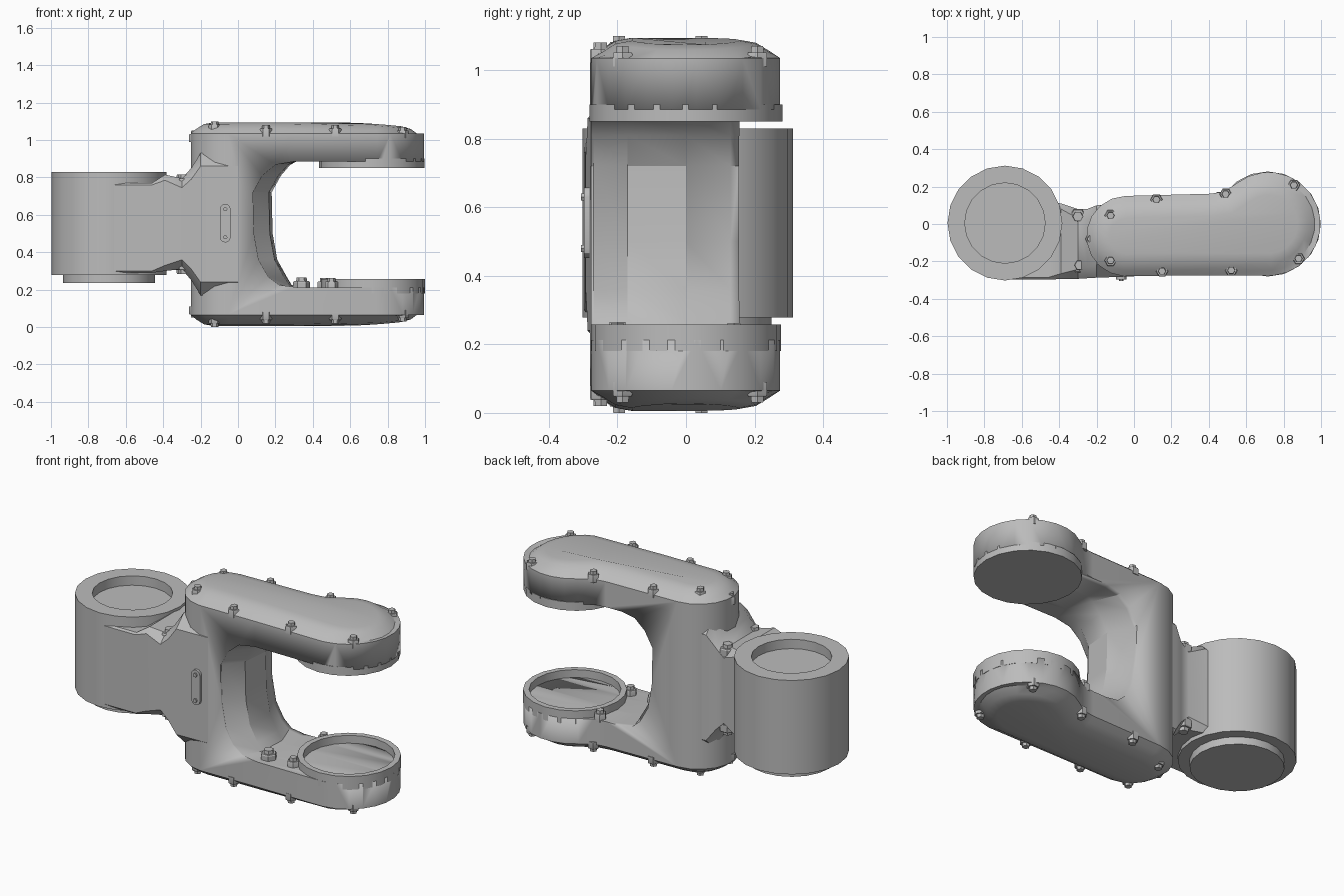
import bpy, bmesh, math
from mathutils import Vector

cube = bpy.data.objects.get("Cube")
if cube:
    bpy.data.objects.remove(cube)

grey = bpy.data.materials.new("plain_grey")
grey.use_nodes = True
grey.diffuse_color = (0.5, 0.5, 0.5, 1)
grey.node_tree.nodes["Principled BSDF"].inputs["Base Color"].default_value = (0.5, 0.5, 0.5, 1)
MID = 0.55  # height of the mirror plane between both arms


def finish(name, bm, angle=30):
    bmesh.ops.recalc_face_normals(bm, faces=bm.faces)
    mesh = bpy.data.meshes.new(name)
    bm.to_mesh(mesh)
    bm.free()
    mesh.materials.append(grey)
    ob = bpy.data.objects.new(name, mesh)
    bpy.context.collection.objects.link(ob)
    bpy.ops.object.select_all(action='DESELECT')
    ob.select_set(True)
    bpy.context.view_layer.objects.active = ob
    bpy.ops.object.shade_smooth_by_angle(angle=math.radians(angle))
    return ob


def loft(name, rings, angle=30):
    """Skin a list of equal-length point rings and cap both ends."""
    bm = bmesh.new()
    rows = [[bm.verts.new(p) for p in ring] for ring in rings]
    n = len(rows[0])
    for a, b in zip(rows, rows[1:]):
        for i in range(n):
            j = (i + 1) % n
            bm.faces.new((a[i], a[j], b[j], b[i]))
    bm.faces.new(rows[0])
    bm.faces.new(rows[-1])
    return finish(name, bm, angle)


def turned(name, x, y, profile, sides):
    """Turned part from (radius, height) pairs."""
    rings = [[(x + r * math.cos(math.tau * i / sides), y + r * math.sin(math.tau * i / sides), z)
              for i in range(sides)] for r, z in profile]
    return loft(name, rings)


def arc(cx, cy, r, start, end, steps):
    angles = [math.radians(start + (end - start) * i / steps) for i in range(steps + 1)]
    return [(cx + r * math.cos(a), cy + r * math.sin(a)) for a in angles]


def inset(points, d):
    """Move a counter-clockwise outline inward by d."""
    out = []
    for i, p in enumerate(points):
        a, b, p = Vector(points[i - 1]), Vector(points[(i + 1) % len(points)]), Vector(p)
        n1, n2 = [Vector((-e.y, e.x)).normalized() for e in (p - a, b - p)]
        m = (n1 + n2).normalized()
        out.append(p + m * d / max(m.dot(n1), 0.5))
    return out


# Plan of both arms: round wrist end, waist and rounded shoulder
outline = (arc(0.72, 0, 0.277, -85, 128, 14) + [(0.48, 0.173), (0.41, 0.162)]
           + arc(-0.04, -0.065, 0.215, 92, 266, 9) + [(0.3, -0.275)])


def shell_ring(d, height, side):
    ring = []
    for p in inset(outline, d):
        drop = 0.03 * max(0, (p[0] - 0.5) / 0.45) ** 2 if d else 0
        ring.append((p[0], p[1], MID + side * (height - drop)))
    return ring


levels = [(0.12, 0.544), (0.07, 0.535), (0.03, 0.51), (0, 0.485)]
frame = loft("fork_frame", [shell_ring(d, h, -1) for d, h in levels]
             + [shell_ring(d, h, 1) for d, h in reversed(levels)])


# Opening between the arms, with a spine that bulges in the middle
def opening(y, bulge):
    edge = [(0.3, 0.885), (0.2, 0.868), (0.13, 0.81), (0.08, 0.72), (0.085, 0.5),
            (0.11, 0.36), (0.16, 0.27), (0.22, 0.225), (0.32, 0.212)]
    return ([(1.3, y, 0.885)] + [(x + bulge * min(1, (0.32 - x) / 0.15), y, z) for x, z in edge]
            + [(1.3, y, 0.212)])


cutter = loft("opening_cutter", [opening(y, b) for y, b in
              [(-0.45, 0), (-0.27, 0), (-0.17, 0.085), (0, 0.1), (0.13, 0.03), (0.45, 0.03)]])
cutter.hide_render = True
cutter.hide_viewport = True
cut = frame.modifiers.new("opening", 'BOOLEAN')
cut.operation = 'DIFFERENCE'
cut.object = cutter
cut.solver = 'EXACT'
bpy.context.view_layer.update()
cut_mesh = bpy.data.meshes.new_from_object(frame.evaluated_get(bpy.context.evaluated_depsgraph_get()))
frame.modifiers.clear()
frame.data = cut_mesh
bpy.data.objects.remove(cutter)

# Vertical joint housing with a shallow socket on top and a boss below
turned("joint_housing", -0.69, 0.005,
       [(0.245, 0.235), (0.245, 0.278), (0.307, 0.278), (0.307, 0.83),
        (0.215, 0.83), (0.215, 0.775)], 20)


# Neck joining the housing to the spine, flaring into both arms
def neck_ring(x, front, back, low, high, c):
    return [(x, front + c, low), (x, back - c, low), (x, back, low + c), (x, back, high - c),
            (x, back - c, high), (x, front + c, high), (x, front, high - c), (x, front, low + c)]


loft("neck", [neck_ring(*r) for r in [
    (-0.69, -0.298, 0.1, 0.29, 0.77, 0.01), (-0.46, -0.296, 0.12, 0.29, 0.77, 0.01),
    (-0.39, -0.295, 0.11, 0.3, 0.815, 0.03), (-0.3, -0.293, 0.08, 0.31, 0.795, 0.05),
    (-0.25, -0.29, 0.08, 0.25, 0.85, 0.06), (-0.2, -0.287, 0.1, 0.17, 0.93, 0.07),
    (0.0, -0.28, 0.12, 0.17, 0.93, 0.07)]], 40)

# Wrist seats: a pad under the upper arm and an open dish on the lower arm
turned("upper_wrist_pad", 0.715, 0, [(0.281, 0.85), (0.281, 0.9)], 20)
turned("lower_wrist_dish", 0.722, 0,
       [(0.277, 0.18), (0.277, 0.258), (0.245, 0.258), (0.245, 0.205)], 20)


def bolt(name, x, y, base, top, r=0.033):
    """Round collar with a hexagonal head."""
    collar = base + (top - base) * 0.6
    turned(name, x, y, [(r, base), (r, collar), (r * 0.9, collar + (top - base) * 0.1),
                        (r * 0.65, collar + (top - base) * 0.1), (r * 0.6, top)], 6)


# Cover bolts around the rims of both arms
rim = [(0.15, -0.252, 0.53), (0.52, -0.248, 0.53), (0.88, -0.185, 0.52), (0.855, 0.208, 0.52),
       (0.49, 0.16, 0.53), (0.12, 0.13, 0.53), (-0.125, 0.045, 0.55), (-0.125, -0.195, 0.55),
       (-0.23, -0.08, 0.5)]
for side, label in ((1, "upper"), (-1, "lower")):
    for x, y, h in rim:
        bolt(label + "_cover_bolt", x, y, MID + side * (h - 0.06), MID + side * h)
    for x, y in ((-0.3, 0.04), (-0.29, -0.22)):
        bolt(label + "_neck_bolt", x, y, MID + side * 0.2, MID + side * 0.265, 0.045)

# Bolts on the inner face of the lower arm
bolt("inner_bolt", 0.34, -0.2, 0.2, 0.265, 0.045)
for x, y in ((0.5, -0.2), (0.46, 0.14)):
    bolt("dish_bolt", x, y, 0.2, 0.262, 0.035)

# Rounded name-free plate on the front with two screws
plate = arc(-0.068, 0.63, 0.028, 0, 180, 6) + arc(-0.068, 0.48, 0.028, 180, 360, 6)
loft("front_plate", [[(x, y, z) for x, z in plate] for y in (-0.27, -0.297)])
for z in (0.48, 0.63):
    screw = arc(-0.068, z, 0.012, 0, 300, 5)
    loft("plate_screw", [[(x, y, h) for x, h in screw] for y in (-0.29, -0.306)])
